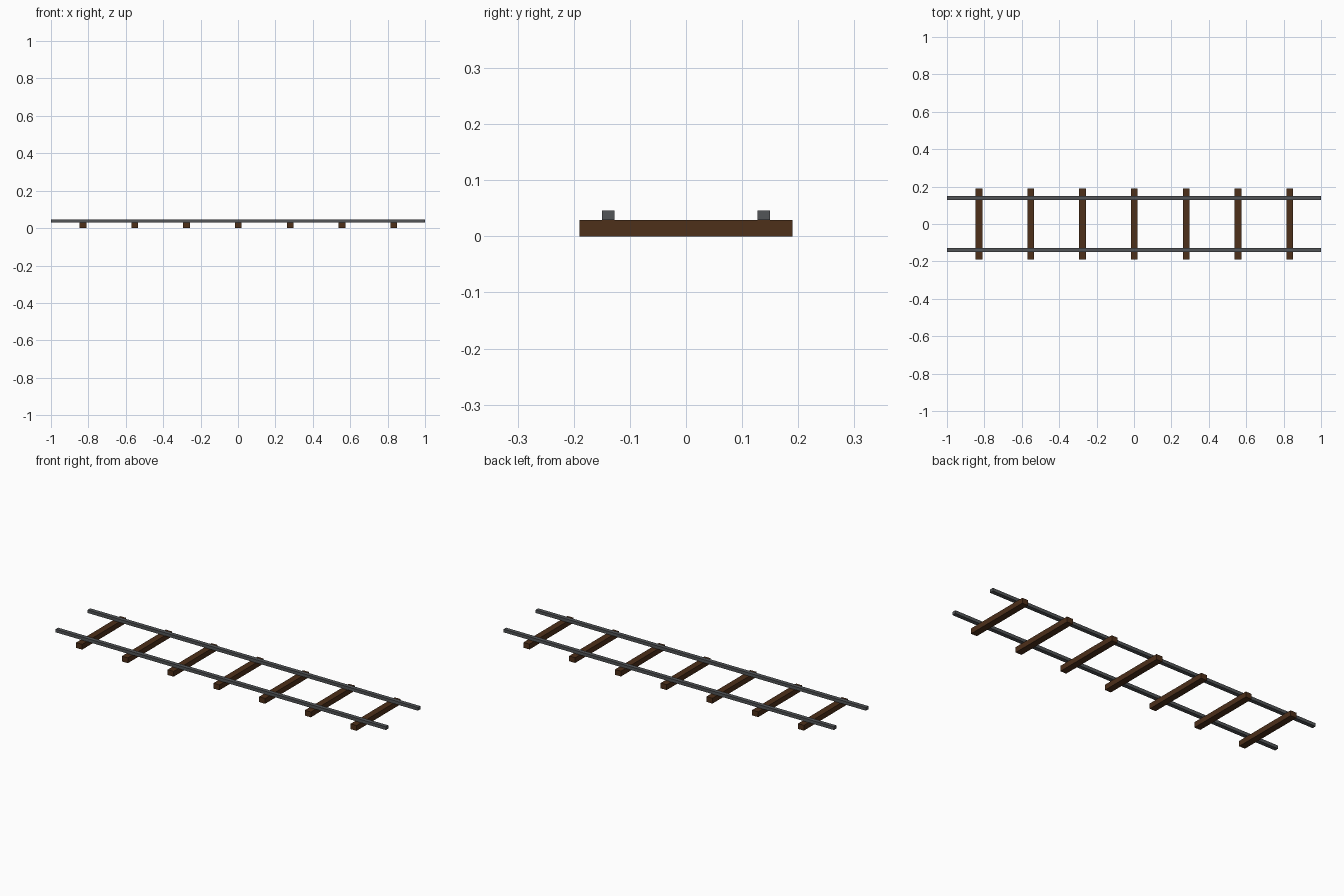
import bpy

if "Cube" in bpy.data.objects:
    bpy.data.objects.remove(bpy.data.objects["Cube"])


def material(name, color):
    m = bpy.data.materials.new(name)
    m.diffuse_color = (*color, 1)
    m.use_nodes = True
    m.node_tree.nodes["Principled BSDF"].inputs["Base Color"].default_value = m.diffuse_color
    return m


def box(name, center, size, mat):
    bpy.ops.mesh.primitive_cube_add(size=1, location=center)
    ob = bpy.context.object
    ob.name = name
    ob.scale = size
    bpy.ops.object.transform_apply(location=False, rotation=False, scale=True)
    ob.data.materials.append(mat)
    return ob


steel = material("dark_steel", (0.085, 0.09, 0.095))
wood = material("brown_wood", (0.075, 0.029, 0.010))

TIE_H, RAIL_H = 0.029, 0.017

# Wooden cross ties, evenly spaced along x
for i in range(7):
    x = 0.002 + (i - 3) * 0.277
    box(f"tie_{i + 1}", (x, 0, TIE_H / 2), (0.036, 0.38, TIE_H), wood)

# Two long rails resting on the ties
for side, name in ((-1, "front_rail"), (1, "back_rail")):
    box(name, (0, side * 0.1385, TIE_H + RAIL_H / 2), (2.0, 0.022, RAIL_H), steel)
